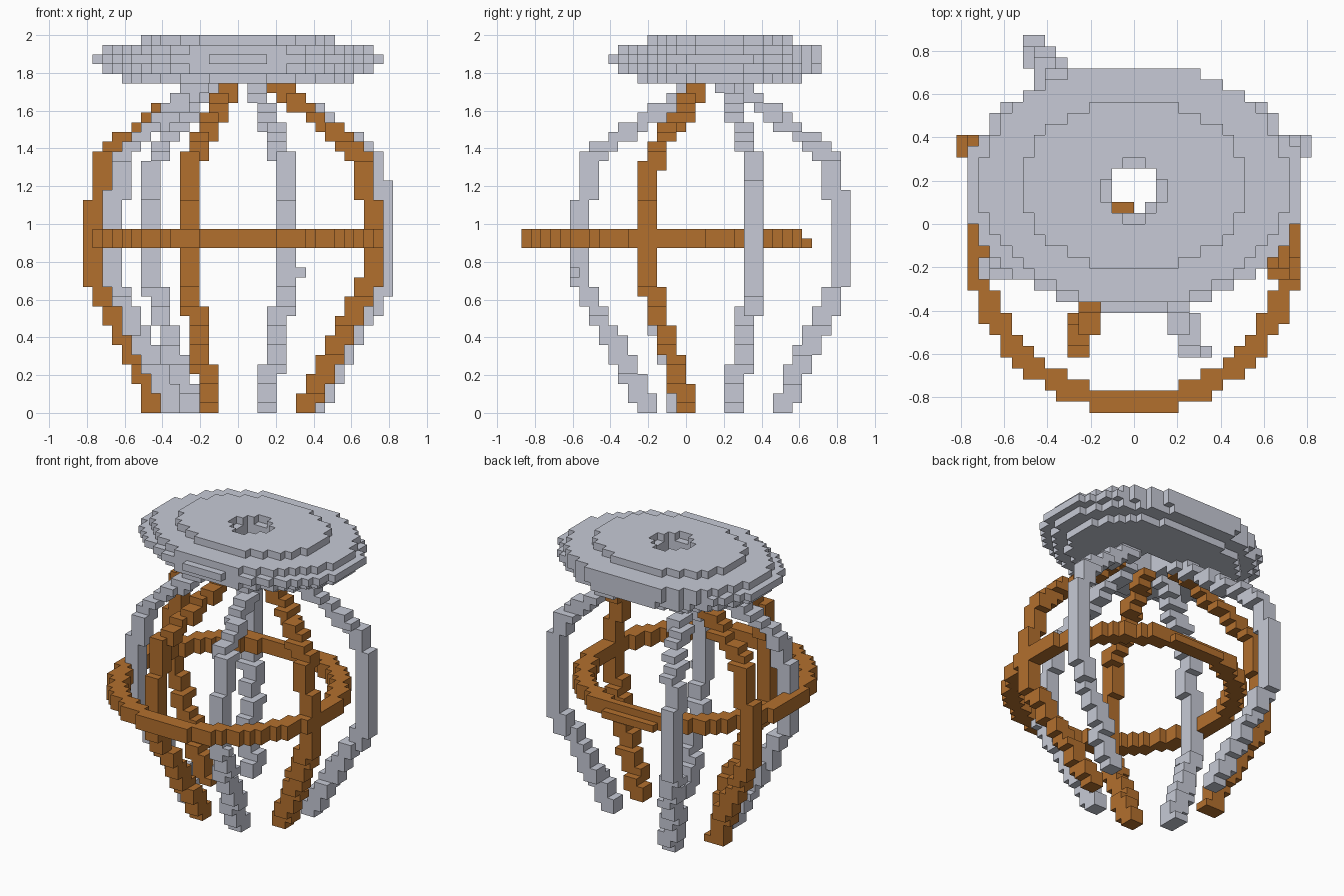
import bpy
import bmesh
from math import floor, hypot
from mathutils import Vector

if "Cube" in bpy.data.objects:
    bpy.data.objects.remove(bpy.data.objects["Cube"])

LAYERS = 39
V = 2 / LAYERS  # edge length of one block


def material(name, rgb):
    mat = bpy.data.materials.new(name)
    mat.use_nodes = True
    mat.diffuse_color = (*rgb, 1)
    bsdf = mat.node_tree.nodes["Principled BSDF"]
    bsdf.inputs["Base Color"].default_value = (*rgb, 1)
    bsdf.inputs["Roughness"].default_value = 0.8
    return mat


GREY = material("pale_grey", (0.57, 0.59, 0.67))
BROWN = material("copper_brown", (0.45, 0.16, 0.027))


def build_blocks(name, cells, mat):
    """Skin a set of block cells, keeping only the outer faces."""
    bm = bmesh.new()
    corners = {}

    def vert(p):
        key = tuple(int(c) for c in p)
        if key not in corners:
            corners[key] = bm.verts.new(Vector(key) * V)
        return corners[key]

    for cell in cells:
        for axis in range(3):
            for side in (0, 1):
                step = Vector((0, 0, 0))
                step[axis] = 1
                neighbour = list(cell)
                neighbour[axis] += 1 if side else -1
                if tuple(neighbour) in cells:
                    continue
                u, w = Vector((0, 0, 0)), Vector((0, 0, 0))
                u[(axis + 1) % 3] = 1
                w[(axis + 2) % 3] = 1
                base = Vector(cell) + step * side
                loop = [base, base + u, base + u + w, base + w]
                if not side:
                    loop.reverse()
                bm.faces.new([vert(p) for p in loop])
    mesh = bpy.data.meshes.new(name)
    bm.to_mesh(mesh)
    bm.free()
    mesh.materials.append(mat)
    obj = bpy.data.objects.new(name, mesh)
    bpy.context.collection.objects.link(obj)
    return obj


def interpolate(table, z):
    for (z0, f0), (z1, f1) in zip(table, table[1:]):
        if z <= z1:
            return f0 + (f1 - f0) * (z - z0) / (z1 - z0)
    return table[-1][1]


# Bulge of a leg: foot to belly, then belly to top
LOWER = [(0, 0), (0.2, 0.22), (0.42, 0.56), (0.61, 0.84), (0.73, 1)]
UPPER = [(0.98, 0), (1.12, 0.05), (1.34, 0.1), (1.42, 0.25),
         (1.5, 0.46), (1.62, 0.75), (1.72, 1)]


def leg_cells(foot, belly, top):
    cells = set()
    samples = 3
    for i in range(34 * samples):
        k = i // samples
        z = (i + 0.5) / samples * V
        p = Vector(foot).lerp(Vector(belly), interpolate(LOWER, z))
        if z > UPPER[0][0]:
            p = Vector(belly).lerp(Vector(top), interpolate(UPPER, z))
        cx, cy = floor(p.x / V + 0.5), floor(p.y / V + 0.5)
        cells |= {(cx + a, cy + b, k) for a in (-1, 0) for b in (-1, 0)}
    return cells


# Seven curved legs: foot, belly and top positions in plan
LEGS = {
    "front_left_leg": ((0.154, -0.205), (0.256, -0.57), (0.1, 0.055), GREY),
    "front_right_leg": ((-0.154, -0.205), (-0.256, -0.57), (-0.05, 0.055), BROWN),
    "left_front_leg": ((0.36, 0.0), (0.718, -0.205), (0.21, 0.07), BROWN),
    "left_rear_leg": ((0.41, 0.256), (0.785, 0.36), (0.23, 0.22), GREY),
    "right_front_leg": ((-0.34, -0.02), (-0.667, -0.205), (-0.23, 0.06), GREY),
    "right_rear_leg": ((-0.42, 0.256), (-0.77, 0.36), (-0.23, 0.22), BROWN),
    "back_leg": ((-0.256, 0.51), (-0.465, 0.825), (-0.17, 0.27), GREY),
}
for leg_name, (foot, belly, top, mat) in LEGS.items():
    cells = leg_cells(foot, belly, top)
    if leg_name == "front_left_leg":
        cells.add((6, -12, 14))  # small knot on the leg
    build_blocks(leg_name, cells, mat)

# Hoop around the legs, its upper course one block shorter at the back
grid = [(x, y) for x in range(-17, 17) for y in range(-18, 18)]
hoop = {(x, y, k) for x, y in grid for k in (17, 18)
        if 13.2 < hypot(x + 0.5, y + 2.5) < 15.0 and y + k < 30}
build_blocks("hoop", hoop, BROWN)

# Stepped oval cap with a hole: layer, half width, half depth, centre, hole radius
CAP = [(34, 12.1, 8.6, 3.8, 2.4), (35, 13.8, 10.7, 3.6, 2.4),
       (36, 15.3, 11.0, 3.3, 2.4), (37, 13.9, 10.8, 3.7, 2.4),
       (38, 10.3, 7.6, 3.5, 2.75)]
cap = set()
for k, half_x, half_y, centre, hole in CAP:
    for x, y in grid:
        px, py = x + 0.5, y + 0.5
        inside = hypot(px / half_x, (py - centre) / half_y) < 1
        if inside and y < 14 and hypot(px, py - 3) > hole:
            cap.add((x, y, k))
build_blocks("cap", cap, GREY)
